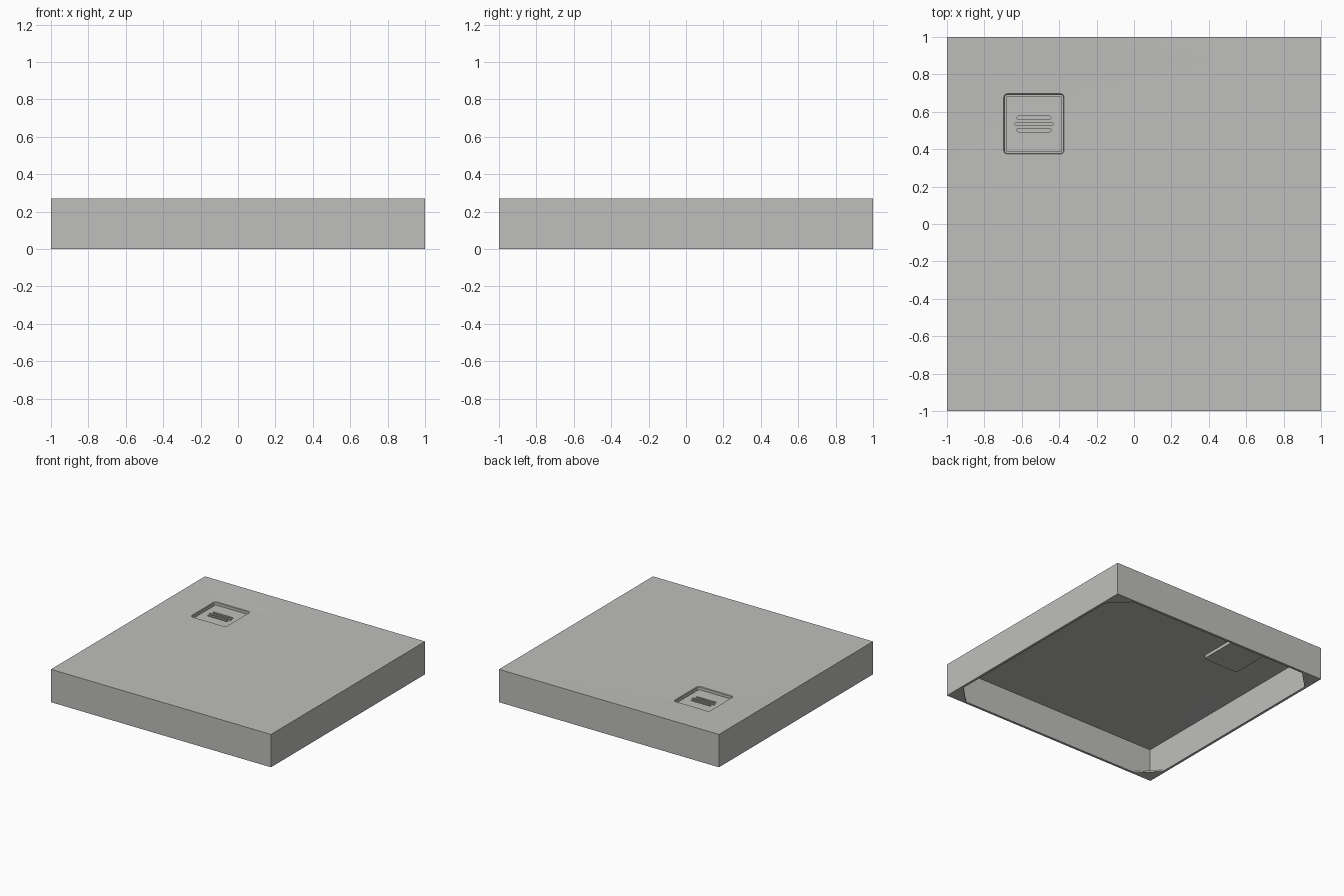
import bpy
import bmesh
from math import cos, sin, pi

cube = bpy.data.objects.get("Cube")
if cube:
    bpy.data.objects.remove(cube, do_unlink=True)

grey = bpy.data.materials.new("light_grey")
grey.use_nodes = True
COLOUR = (0.52, 0.52, 0.505, 1)
grey.diffuse_color = COLOUR
grey.node_tree.nodes["Principled BSDF"].inputs["Base Color"].default_value = COLOUR

DRAIN = (-0.535, 0.535)
STEPS = 6


def ring(bm, centre, half_x, half_y, radius, z):
    """Rounded rectangle of vertices; radius 0 stacks them at the corners."""
    verts = []
    for k, (sx, sy) in enumerate([(1, 1), (-1, 1), (-1, -1), (1, -1)]):
        for i in range(STEPS + 1):
            a = (k + i / STEPS) * pi / 2
            verts.append(bm.verts.new((centre[0] + sx * (half_x - radius) + radius * cos(a),
                                       centre[1] + sy * (half_y - radius) + radius * sin(a), z)))
    return verts


def loft(bm, rings):
    """Skin consecutive rings and cap both ends."""
    n = len(rings[0])
    for low, high in zip(rings, rings[1:]):
        for i in range(n):
            j = (i + 1) % n
            bm.faces.new((low[i], low[j], high[j], high[i]))
    bm.faces.new(rings[0][::-1])
    bm.faces.new(rings[-1])


def finish(name, bm):
    bmesh.ops.remove_doubles(bm, verts=bm.verts, dist=1e-5)
    bmesh.ops.recalc_face_normals(bm, faces=bm.faces)
    mesh = bpy.data.meshes.new(name)
    bm.to_mesh(mesh)
    bm.free()
    mesh.materials.append(grey)
    obj = bpy.data.objects.new(name, mesh)
    bpy.context.collection.objects.link(obj)
    return obj


def activate(obj):
    bpy.ops.object.select_all(action='DESELECT')
    obj.select_set(True)
    bpy.context.view_layer.objects.active = obj


# Hollow tray: from the drain pan underside, round the skirt, into the recess
bm = bmesh.new()
sections = [
    (DRAIN, 0.16, 0.02, 0.222),
    (DRAIN, 0.16, 0.02, 0.248),
    ((0, 0), 0.98, 0, 0.253),
    ((0, 0), 0.98, 0, 0),
    ((0, 0), 1.0, 0, 0),
    ((0, 0), 1.0, 0, 0.27),
    (DRAIN, 0.162, 0.022, 0.262),
    (DRAIN, 0.158, 0.018, 0.257),
    (DRAIN, 0.158, 0.018, 0.23),
]
loft(bm, [ring(bm, c, h, h, r, z) for c, h, r, z in sections])
tray = finish("shower_tray", bm)
activate(tray)
bpy.ops.object.shade_smooth_by_angle()

# Triangular plates across the underside corners
for name, sx, sy in [("front_left", 1, -1), ("front_right", -1, -1),
                     ("back_left", 1, 1), ("back_right", -1, 1)]:
    bm = bmesh.new()
    tri = [(0.99, 0.99), (0.82, 0.99), (0.99, 0.82)]
    loft(bm, [[bm.verts.new((sx * x, sy * y, z)) for x, y in tri] for z in (0, 0.012)])
    finish(name + "_corner_plate", bm)

# Drain cover with three rounded slots
bm = bmesh.new()
loft(bm, [ring(bm, DRAIN, 0.15, 0.15, 0.013, z) for z in (0.229, 0.24)])
cover = finish("drain_cover", bm)

bm = bmesh.new()
for offset, half in [(-0.033, 0.091), (0, 0.102), (0.033, 0.091)]:
    centre = (DRAIN[0], DRAIN[1] + offset)
    loft(bm, [ring(bm, centre, half, 0.009, 0.0089, z) for z in (0.231, 0.26)])
cutter = finish("slot_cutter", bm)
cutter.hide_render = True

activate(cover)
cut = cover.modifiers.new("slots", 'BOOLEAN')
cut.operation = 'DIFFERENCE'
cut.solver = 'EXACT'
cut.object = cutter
bpy.ops.object.modifier_apply(modifier=cut.name)
bpy.data.objects.remove(cutter, do_unlink=True)
